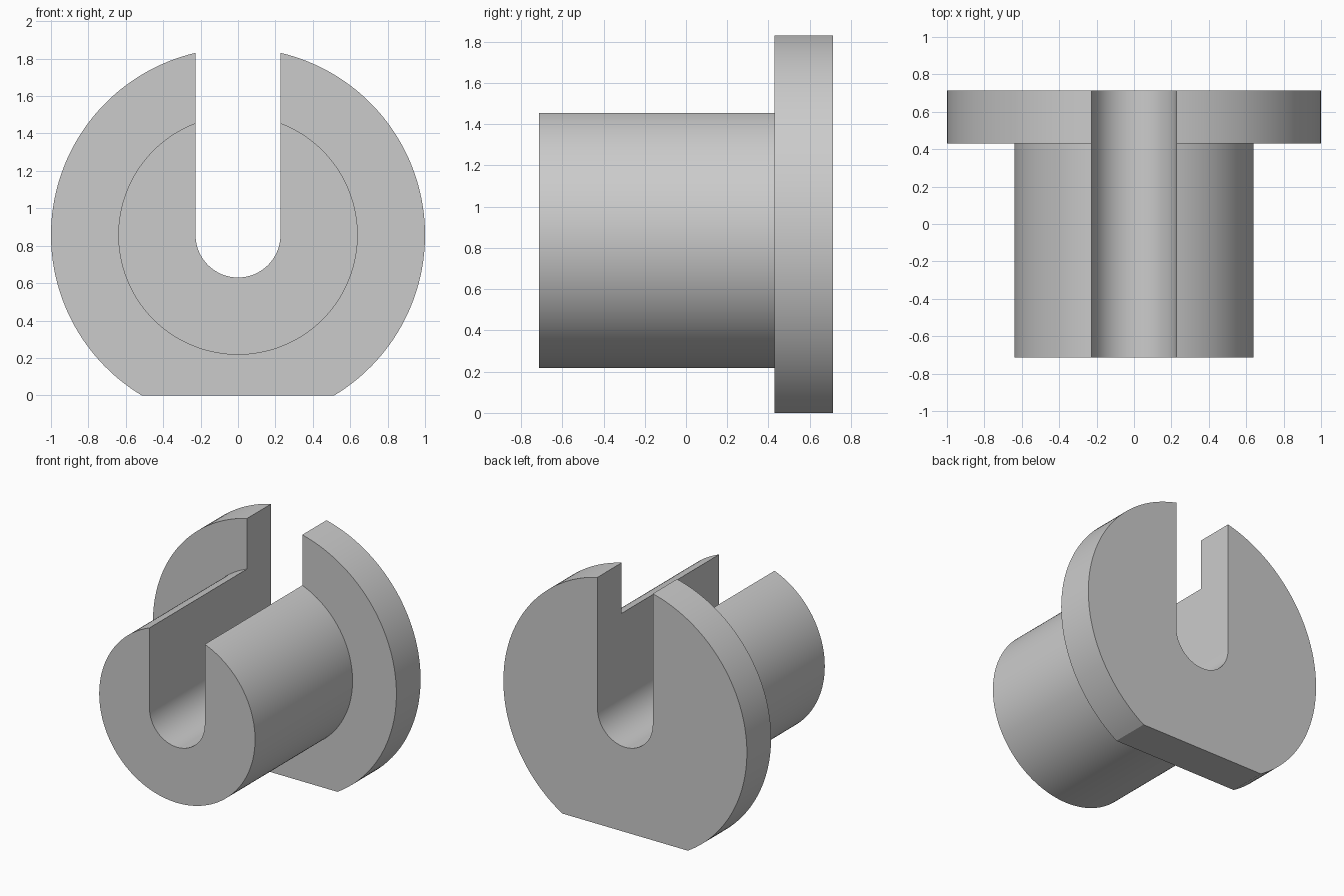
import bpy, bmesh
from math import sin, cos, pi, asin, acos, radians

if "Cube" in bpy.data.objects:
    bpy.data.objects.remove(bpy.data.objects["Cube"])

AXIS_Z = 0.857        # height of the common axis, above the flat
SLOT = 0.227          # slot half width
FLANGE_R, BARREL_R = 1.0, 0.64
FRONT, SHOULDER, BACK = -0.714, 0.43, 0.714
SIDE, BASE, ROUND = 64, 24, 32     # segments per side arc, base and slot floor


def outer(radius):
    """Round outline from the right slot lip, under the base, to the left lip."""
    lip = acos(SLOT / radius)
    corner = -asin(AXIS_Z / FLANGE_R)
    angles = [lip + (corner - lip) * i / SIDE for i in range(SIDE)]
    angles += [corner + (-pi - 2 * corner) * i / BASE for i in range(BASE)]
    angles += [-pi - corner + (corner - lip) * i / SIDE for i in range(SIDE + 1)]
    points = []
    for a in angles:
        r = min(radius, AXIS_Z / -sin(a)) if sin(a) < 0 else radius
        points.append((r * cos(a), AXIS_Z + r * sin(a)))
    return points


# U-shaped slot, from the left wall round to the right wall
slot = [(SLOT * cos(pi + pi * i / ROUND), AXIS_Z + SLOT * sin(pi + pi * i / ROUND))
        for i in range(ROUND + 1)]

bm = bmesh.new()


def ring(radius, y):
    return [bm.verts.new((x, y, z)) for x, z in outer(radius) + slot]


def bridge(a, b, count):
    for i in range(count):
        j = (i + 1) % len(a)
        bm.faces.new((a[i], a[j], b[j], b[i]))


rings = [ring(BARREL_R, FRONT), ring(BARREL_R, SHOULDER),
         ring(FLANGE_R, SHOULDER), ring(FLANGE_R, BACK)]
total = len(rings[0])
bridge(rings[0], rings[1], total)                       # barrel and its slot
bridge(rings[1], rings[2], total - len(slot) - 1)       # shoulder
bridge(rings[2], rings[3], total)                       # flange and its slot
bm.faces.new(rings[0])                                  # front end
bm.faces.new(rings[3])                                  # back end
bmesh.ops.remove_doubles(bm, verts=bm.verts[:], dist=0.0001)
bmesh.ops.recalc_face_normals(bm, faces=bm.faces[:])

mesh = bpy.data.meshes.new("slotted_flanged_bushing")
bm.to_mesh(mesh)
bm.free()
bushing = bpy.data.objects.new("slotted_flanged_bushing", mesh)
bpy.context.collection.objects.link(bushing)

# Plain grey finish
grey = bpy.data.materials.new("plain_grey")
grey.use_nodes = True
colour = (0.6, 0.6, 0.6, 1)
grey.diffuse_color = colour
grey.node_tree.nodes["Principled BSDF"].inputs["Base Color"].default_value = colour
mesh.materials.append(grey)

bpy.ops.object.select_all(action="DESELECT")
bushing.select_set(True)
bpy.context.view_layer.objects.active = bushing
bpy.ops.object.shade_smooth_by_angle(angle=radians(30))
